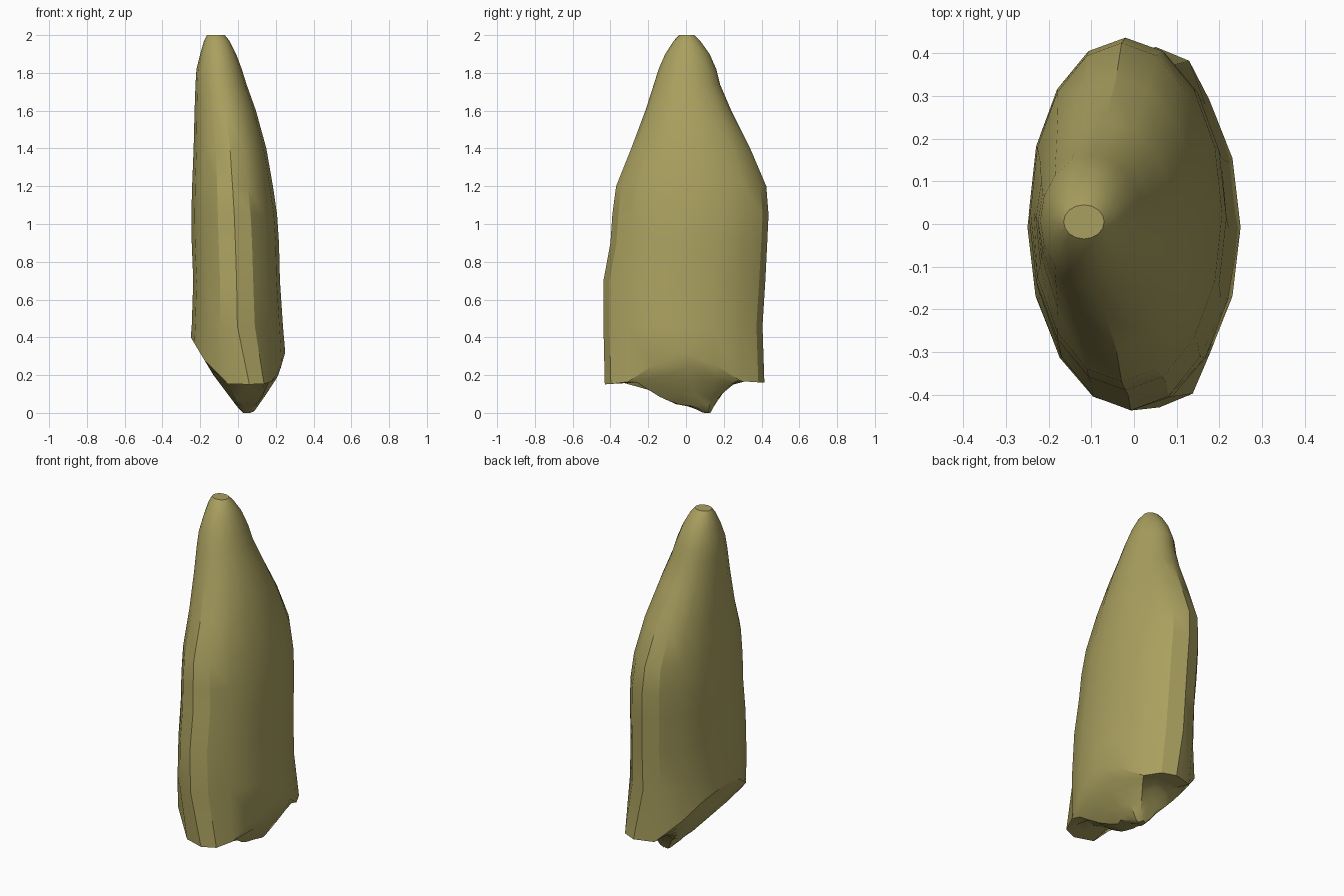
import bpy, bmesh, math

if "Cube" in bpy.data.objects:
    bpy.data.objects.remove(bpy.data.objects["Cube"])

SIDES = 16

# Body sections from top down: z, x min, x max, y min, y max
SECTIONS = [
    (2.00, -0.165, -0.07, -0.035, 0.045),
    (1.97, -0.18, -0.045, -0.065, 0.075),
    (1.90, -0.20, -0.01, -0.11, 0.125),
    (1.82, -0.22, 0.02, -0.145, 0.16),
    (1.74, -0.225, 0.045, -0.17, 0.18),
    (1.60, -0.23, 0.095, -0.215, 0.24),
    (1.40, -0.235, 0.15, -0.29, 0.34),
    (1.20, -0.243, 0.185, -0.37, 0.425),
    (1.05, -0.247, 0.207, -0.39, 0.437),
    (0.90, -0.245, 0.217, -0.40, 0.43),
    (0.70, -0.237, 0.222, -0.437, 0.42),
    (0.46, -0.245, 0.238, -0.437, 0.405),
]
RIM = (-0.25, 0.25, -0.43, 0.415)

# Lower outline: lowest height along y, and the keel-like rise along x
KEEL_Y = [(-0.44, 0.15), (-0.38, 0.155), (-0.27, 0.17), (-0.15, 0.09), (-0.05, 0.045),
          (0.05, 0.03), (0.09, 0.0), (0.13, 0.0), (0.17, 0.08), (0.26, 0.17), (0.44, 0.158)]
KEEL_X = [(-0.25, 0.40), (-0.13, 0.20), (0.02, 0.0), (0.08, 0.0), (0.15, 0.10),
          (0.215, 0.20), (0.25, 0.32)]


def lookup(table, v):
    if v <= table[0][0]:
        return table[0][1]
    for (a, p), (b, q) in zip(table, table[1:]):
        if v <= b:
            return p + (q - p) * (v - a) / (b - a)
    return table[-1][1]


def outline(x0, x1, y0, y1):
    cx, rx, cy, ry = (x0 + x1) / 2, (x1 - x0) / 2, (y0 + y1) / 2, (y1 - y0) / 2
    return [(cx + rx * math.cos(2 * math.pi * k / SIDES),
             cy + ry * math.sin(2 * math.pi * k / SIDES)) for k in range(SIDES)]


def underside(x, y):
    return max(lookup(KEEL_Y, y), lookup(KEEL_X, x))


bm = bmesh.new()
rings = []

# Tapering body
for z, *box in SECTIONS:
    rings.append([bm.verts.new((x, y, z)) for x, y in outline(*box)])

# Wavy rim and underside, shrinking toward the lowest point
centre = (0.05, 0.11)
rim = outline(*RIM)
for s in (1.0, 0.88, 0.74, 0.6, 0.46, 0.32, 0.2, 0.08):
    ring = []
    for x, y in rim:
        px, py = centre[0] + (x - centre[0]) * s, centre[1] + (y - centre[1]) * s
        # pull the front and back corners slightly toward +x, as on the tips
        px += 0.06 * max(0, abs(y) / 0.43 - 0.75) * 4 * max(0, s - 0.5) * 2
        ring.append(bm.verts.new((px, py, underside(px, py))))
    rings.append(ring)

for upper, lower in zip(rings, rings[1:]):
    for k in range(SIDES):
        n = (k + 1) % SIDES
        bm.faces.new((upper[k], lower[k], lower[n], upper[n]))
bm.faces.new(rings[0])
bm.faces.new(rings[-1][::-1])
bmesh.ops.recalc_face_normals(bm, faces=bm.faces[:])

mesh = bpy.data.meshes.new("tapered_body")
bm.to_mesh(mesh)
bm.free()
body = bpy.data.objects.new("tapered_body", mesh)
bpy.context.collection.objects.link(body)

# Single olive colour
olive = bpy.data.materials.new("olive_tan")
olive.diffuse_color = (0.40, 0.35, 0.115, 1)
olive.use_nodes = True
olive.node_tree.nodes["Principled BSDF"].inputs["Base Color"].default_value = olive.diffuse_color
mesh.materials.append(olive)

# Smooth shading that keeps the rim crisp
bpy.context.view_layer.objects.active = body
body.select_set(True)
bpy.ops.object.shade_smooth_by_angle(angle=math.radians(30))
